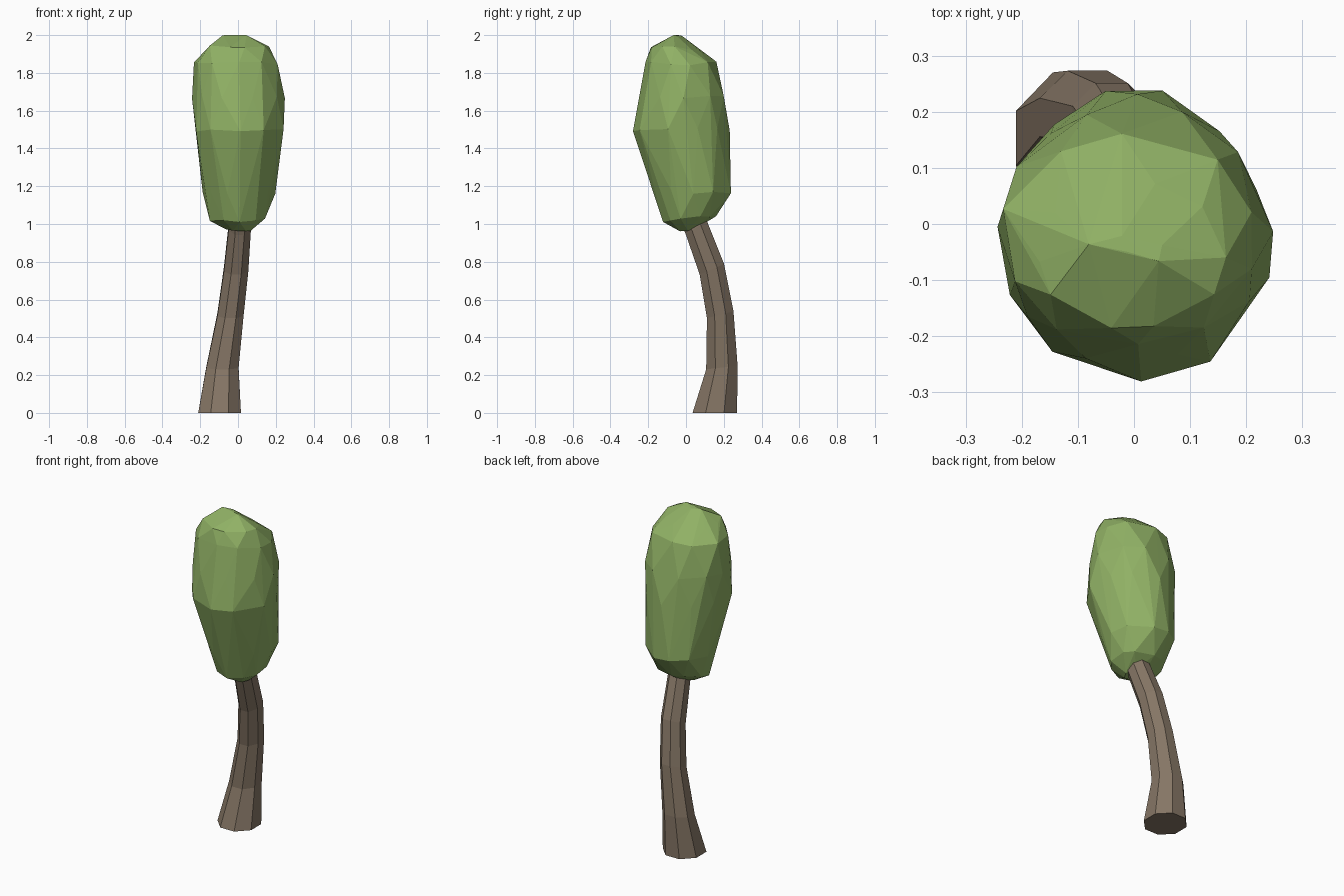
import bpy, bmesh, math, random

random.seed(4)
cube = bpy.data.objects.get("Cube")
if cube:
    bpy.data.objects.remove(cube, do_unlink=True)


def make_material(name, rgb):
    mat = bpy.data.materials.new(name)
    mat.use_nodes = True
    mat.diffuse_color = (*rgb, 1)
    mat.node_tree.nodes["Principled BSDF"].inputs["Base Color"].default_value = (*rgb, 1)
    return mat


def ellipse_ring(bm, extents, sides, turn, jitter=0.0):
    """Add a ring of points filling the box x0..x1, y0..y1 at height z, with a tilt along y."""
    z, x0, x1, y0, y1, tilt = extents
    verts = []
    for i in range(sides):
        a = math.tau * (i + turn) / sides + random.uniform(-jitter, jitter) * 2
        r = 1 + random.uniform(-jitter, jitter * 0.4)
        dx, dy = r * math.cos(a), r * math.sin(a)
        verts.append(bm.verts.new(((x0 + x1 + (x1 - x0) * dx) / 2,
                                   (y0 + y1 + (y1 - y0) * dy) / 2,
                                   z + tilt * dy + random.uniform(-jitter, jitter) * 0.2)))
    return verts


def finish(bm, name, mat):
    bmesh.ops.recalc_face_normals(bm, faces=bm.faces)
    mesh = bpy.data.meshes.new(name)
    bm.to_mesh(mesh)
    bm.free()
    mesh.materials.append(mat)
    obj = bpy.data.objects.new(name, mesh)
    bpy.context.collection.objects.link(obj)
    return obj


bark = make_material("brown bark", (0.235, 0.18, 0.13))
leaves = make_material("green leaves", (0.28, 0.44, 0.13))

# Curved eight-sided trunk: z, x range, y range, tilt
trunk_rings = [
    (0.00, -0.22, 0.025, 0.025, 0.28, 0),
    (0.24, -0.175, 0.01, 0.10, 0.28, 0.01),
    (0.52, -0.115, 0.035, 0.105, 0.257, 0.02),
    (0.76, -0.08, 0.06, 0.067, 0.207, 0.03),
    (0.98, -0.055, 0.073, -0.005, 0.115, 0.04),
    (1.06, -0.05, 0.07, -0.04, 0.08, 0.04),
]
bm = bmesh.new()
rings = [ellipse_ring(bm, r, 8, 0.5) for r in trunk_rings]
for low, high in zip(rings, rings[1:]):
    for i in range(8):
        j = (i + 1) % 8
        bm.faces.new((low[i], low[j], high[j], high[i]))
bm.faces.new(rings[0])
bm.faces.new(rings[-1])
finish(bm, "trunk", bark)

# Tall faceted crown wrapped around irregular rings
crown_rings = [
    (0.97, -0.06, 0.07, -0.04, 0.06, 0),
    (1.03, -0.15, 0.15, -0.12, 0.16, 0.02),
    (1.17, -0.19, 0.20, -0.165, 0.245, 0),
    (1.50, -0.24, 0.245, -0.285, 0.23, 0),
    (1.67, -0.255, 0.25, -0.255, 0.212, 0),
    (1.85, -0.24, 0.225, -0.22, 0.16, 0),
    (1.93, -0.17, 0.165, -0.19, 0.08, -0.01),
    (1.99, -0.09, 0.06, -0.08, -0.02, 0),
]
bm = bmesh.new()
for k, r in enumerate(crown_rings):
    ellipse_ring(bm, r, 6 if k in (0, 7) else 10, 0.5 * (k % 2), 0.05)
bm.verts.new((-0.01, -0.05, 2.0))
hull = bmesh.ops.convex_hull(bm, input=bm.verts)
loose = [v for v in bm.verts if not v.link_faces]
bmesh.ops.delete(bm, geom=loose, context="VERTS")
finish(bm, "leafy_crown", leaves)
